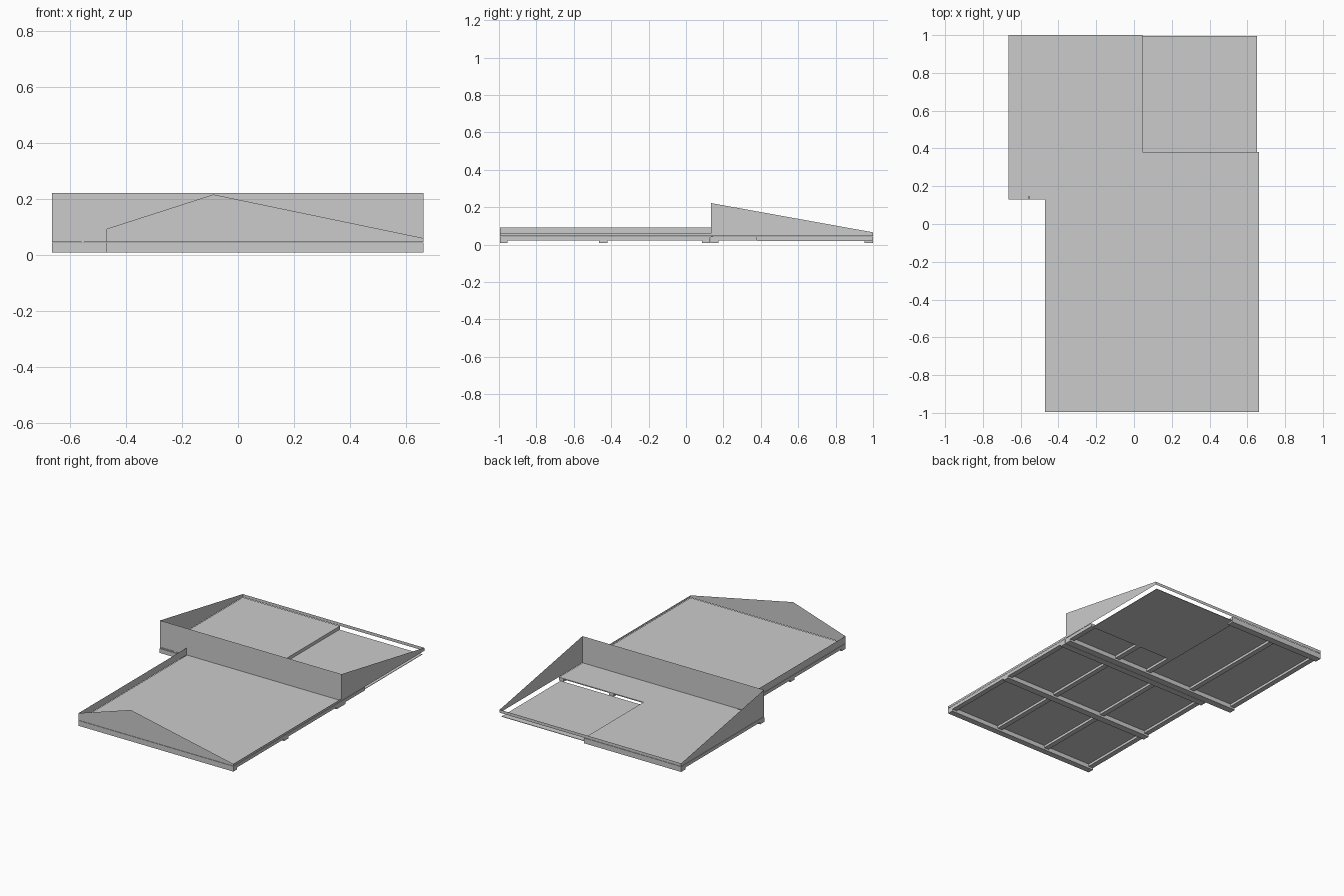
import bpy

if "Cube" in bpy.data.objects:
    bpy.data.objects.remove(bpy.data.objects["Cube"])

# Main levels and plan lines
Z_BEAM, Z_JOIST, Z_UNDER, Z_FLOOR, Z_WALL = 0.009, 0.022, 0.038, 0.044, 0.046
X_L, X_IN, X_R = -0.665, -0.47, 0.663      # wide left, front left, right
Y_F, Y_M, Y_B = -0.995, 0.135, 1.0         # front, middle wall, back
X_CUT, Y_CUT = 0.045, 0.38                 # corner of the floor opening


def mesh_object(name, verts, faces):
    mesh = bpy.data.meshes.new(name)
    mesh.from_pydata(verts, [], faces)
    mesh.update()
    obj = bpy.data.objects.new(name, mesh)
    bpy.context.collection.objects.link(obj)
    return obj


def prism(name, outline, z0, z1):
    """Extrude a counter-clockwise plan outline from z0 to z1."""
    n = len(outline)
    verts = [(x, y, z0) for x, y in outline] + [(x, y, z1) for x, y in outline]
    faces = [tuple(reversed(range(n))), tuple(range(n, 2 * n))]
    faces += [(i, (i + 1) % n, n + (i + 1) % n, n + i) for i in range(n)]
    return mesh_object(name, verts, faces)


def box(name, x0, x1, y0, y1, z0, z1):
    return prism(name, [(x0, y0), (x1, y0), (x1, y1), (x0, y1)], z0, z1)


def sheet(name, points):
    """A thin wall drawn as one flat face."""
    return mesh_object(name, points, [tuple(range(len(points)))])


# Floor deck with a notch at front left and an opening at back right
prism("floor_deck", [(X_IN, Y_F), (X_R, Y_F), (X_R, Y_CUT), (X_CUT, Y_CUT),
                     (X_CUT, Y_B), (X_L, Y_B), (X_L, Y_M), (X_IN, Y_M)],
      Z_UNDER, Z_FLOOR)

# Lower panel beneath the opening
box("lower_panel", X_CUT, 0.652, Y_CUT, 0.995, 0.020, 0.023)

# Cross beams
for name, x0, x1, y0, y1 in [
        ("front_beam", X_IN, X_R, Y_F, -0.955),
        ("front_middle_beam", X_IN, X_R, -0.465, -0.42),
        ("middle_beam_front", X_IN, X_R, 0.085, 0.129),
        ("middle_beam_back", X_L, X_R, 0.131, 0.175),
        ("back_beam", X_L, X_CUT, 0.955, Y_B)]:
    box(name, x0, x1, y0, y1, Z_BEAM, Z_UNDER)


# Joists running front to back between the beams
def joists(label, centres, y0, y1, w=0.034):
    for i, x in enumerate(centres):
        box(f"{label}_joist_{i + 1}", x - w / 2, x + w / 2, y0, y1, Z_JOIST, Z_UNDER)


front_rows = [0.646, 0.28, -0.095, -0.453]
joists("front_bay", front_rows, -0.955, -0.465)
joists("second_bay", front_rows, -0.42, 0.085)
joists("back_bay", [0.028, -0.32, -0.648], 0.175, 0.955)
joists("opening", [0.646, 0.28], 0.175, Y_CUT)

# Front walls: gable, taller left wall, low right wall
sheet("front_gable", [(X_IN, Y_F, Z_WALL), (X_R, Y_F, Z_WALL), (X_R, Y_F, 0.06),
                      (-0.088, Y_F, 0.216), (X_IN, Y_F, 0.093)])
for name, x, top in [("front_left_wall", X_IN, 0.093), ("front_right_wall", X_R, 0.06)]:
    sheet(name, [(x, Y_F, Z_WALL), (x, Y_M, Z_WALL), (x, Y_M, top), (x, Y_F, top)])

# Full-width middle wall and low back wall
for name, y, top in [("middle_wall", Y_M, 0.222), ("back_wall", Y_B, 0.066)]:
    sheet(name, [(X_L, y, Z_WALL), (X_R, y, Z_WALL), (X_R, y, top), (X_L, y, top)])

# Sloping side walls at the back
for name, x in [("back_left_wall", X_L), ("back_right_wall", X_R)]:
    sheet(name, [(x, Y_M, Z_WALL), (x, Y_B, Z_WALL), (x, Y_B, 0.066), (x, Y_M, 0.222)])

# Small post against the middle wall
box("wall_post", -0.56, -0.55, Y_M, 0.145, Z_FLOOR, 0.10)
